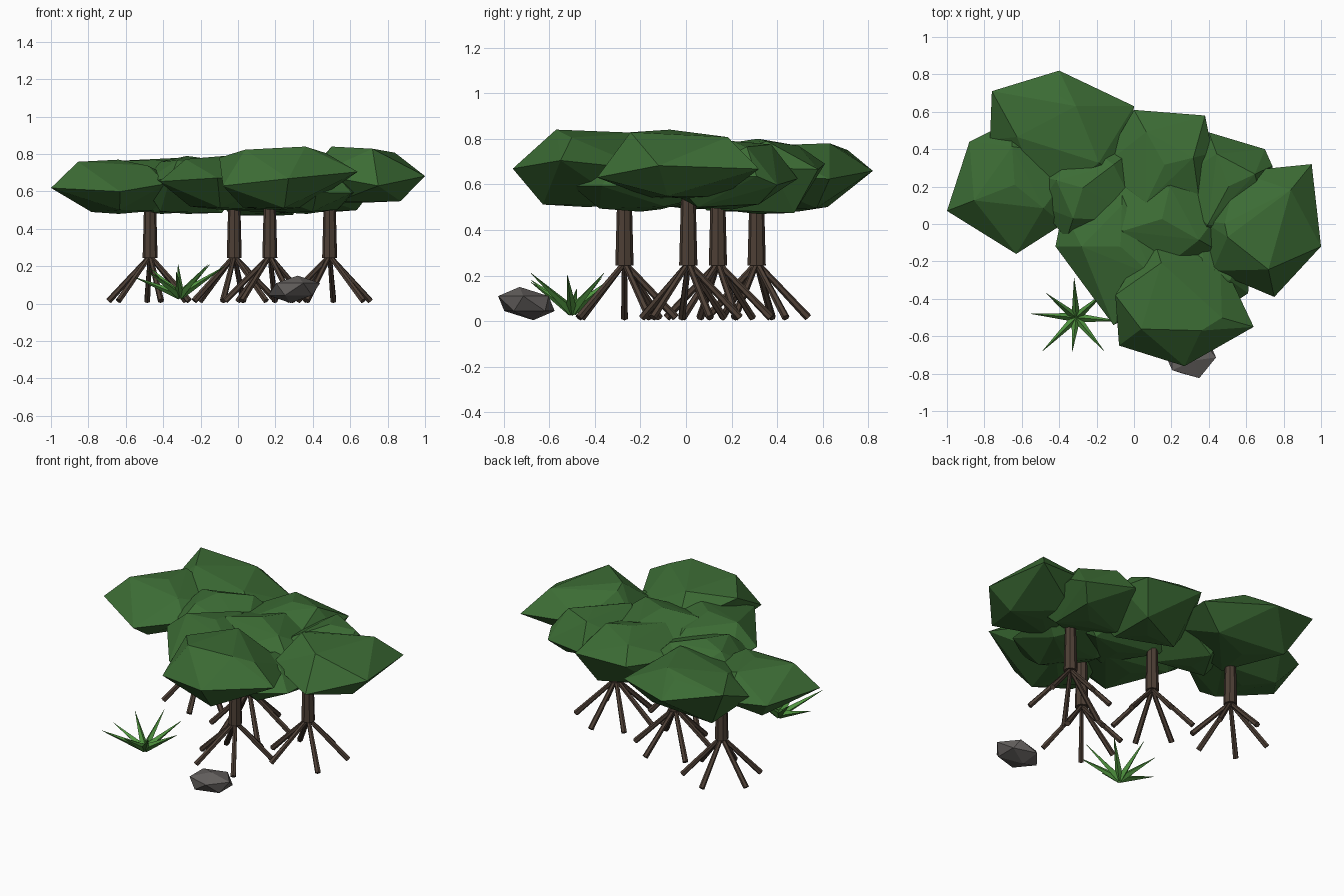
import bpy, bmesh, math, random
from mathutils import Vector

if "Cube" in bpy.data.objects:
    bpy.data.objects.remove(bpy.data.objects["Cube"])

random.seed(4)

def material(name, rgb):
    m = bpy.data.materials.new(name)
    m.diffuse_color = (*rgb, 1)
    m.use_nodes = True
    m.node_tree.nodes["Principled BSDF"].inputs["Base Color"].default_value = m.diffuse_color
    return m

LEAF = material("leaf", (0.045, 0.15, 0.035))
BARK = material("bark", (0.075, 0.05, 0.036))
GRASS = material("grass", (0.08, 0.3, 0.05))
STONE = material("stone", (0.13, 0.12, 0.115))

def finish(bm, name, mat):
    bmesh.ops.recalc_face_normals(bm, faces=bm.faces)
    me = bpy.data.meshes.new(name)
    bm.to_mesh(me)
    bm.free()
    me.materials.append(mat)
    ob = bpy.data.objects.new(name, me)
    bpy.context.collection.objects.link(ob)

def taper(bm, a, b, r1, r2, sides):
    """Tapered stick from point a to point b."""
    a, b = Vector(a), Vector(b)
    d = b - a
    g = bmesh.ops.create_cone(bm, cap_ends=True, segments=sides, radius1=r1, radius2=r2, depth=d.length)
    rot = d.to_track_quat('Z', 'Y').to_matrix()
    bmesh.ops.rotate(bm, verts=g["verts"], matrix=rot)
    bmesh.ops.translate(bm, verts=g["verts"], vec=(a + b) / 2)

def clump(name, zs, outline, peak=None):
    """Faceted leaf clump: wide outline at mid height (optional third value lifts a
    corner), small caps above and below, optional off-centre peak."""
    bot, mid, top = zs
    c = sum((Vector(p[:2]) for p in outline), Vector((0, 0))) / len(outline)
    bm = bmesh.new()
    for i, p in enumerate(outline):
        lift = p[2] if len(p) > 2 else 0
        p = Vector(p[:2])
        wob = random.uniform(-0.025, 0.025)
        bm.verts.new((p.x, p.y, mid + (lift or wob)))
        q = c + (p - c) * 0.6
        if i % 2 == 0:
            bm.verts.new((q.x, q.y, top - 0.01 - abs(wob)))
        else:
            bm.verts.new((q.x, q.y, bot + abs(wob)))
    bm.verts.new((*(peak or c), top))
    bm.verts.new((c.x, c.y, bot))
    r = bmesh.ops.convex_hull(bm, input=bm.verts)
    junk = {v for v in r["geom_interior"] if isinstance(v, bmesh.types.BMVert)}
    bmesh.ops.delete(bm, geom=list(junk), context='VERTS')
    finish(bm, name, LEAF)

# trunks with stilt roots: position and root directions
trees = [(-0.47, 0.31, (34, 94, 163, 222, 285, 335)),
         (-0.02, 0.14, (20, 78, 140, 200, 255, 318)),
         (0.17, -0.27, (29, 83, 138, 180, 231, 302)),
         (0.49, 0.01, (24, 85, 137, 187, 239, 319))]
for n, (x, y, angles) in enumerate(trees, 1):
    bm = bmesh.new()
    taper(bm, (x, y, 0.245), (x, y, 0.62), 0.04, 0.03, 8)
    finish(bm, f"trunk_{n}", BARK)
    bm = bmesh.new()
    for deg in angles:
        a = math.radians(deg)
        c, s = math.cos(a), math.sin(a)
        r = random.uniform(0.225, 0.24)
        taper(bm, (x + r * c, y + r * s, 0.015), (x + 0.005 * c, y + 0.005 * s, 0.25), 0.017, 0.013, 6)
    finish(bm, f"stilt_roots_{n}", BARK)

# leaf canopy
clump("canopy_back_left", (0.48, 0.64, 0.78),
      [(-0.40, 0.82), (-0.76, 0.71, 0.11), (-0.77, 0.45), (-0.48, 0.10), (-0.04, 0.22), (0, 0.63)],
      (-0.31, 0.63))
clump("canopy_left", (0.48, 0.62, 0.77),
      [(-1, 0.07), (-0.63, -0.16), (-0.38, 0.0), (-0.28, 0.36), (-0.66, 0.55), (-0.88, 0.44)])
clump("canopy_back", (0.47, 0.67, 0.80),
      [(0, 0.61), (-0.18, 0.30), (0.0, -0.02), (0.36, 0.05), (0.42, 0.38), (0.38, 0.58)])
clump("canopy_back_right", (0.49, 0.62, 0.79),
      [(0.40, 0.49), (0.16, 0.20), (0.32, -0.14), (0.72, -0.05), (0.74, 0.31), (0.70, 0.40)])
clump("canopy_right", (0.54, 0.69, 0.84),
      [(0.95, 0.32), (0.55, 0.28), (0.36, 0.02), (0.42, -0.25), (0.75, -0.39, -0.06), (1, -0.12)],
      (0.50, -0.07))
clump("canopy_front", (0.50, 0.68, 0.84),
      [(0.64, -0.55), (0.46, -0.17), (0.10, -0.06), (-0.10, -0.38, 0.1), (-0.08, -0.65, -0.05), (0.27, -0.76)],
      (0.36, -0.57))
clump("canopy_front_left", (0.50, 0.66, 0.79),
      [(-0.42, -0.12), (-0.11, -0.54), (0.22, -0.38), (0.32, -0.02), (-0.06, 0.25), (-0.38, 0.08)])
clump("canopy_middle_left", (0.48, 0.66, 0.79),
      [(-0.51, 0.26), (-0.51, 0.10), (-0.36, -0.08), (0.04, 0.02), (0.0, 0.40), (-0.30, 0.46)])
clump("canopy_middle", (0.49, 0.67, 0.81),
      [(0.48, -0.16), (0.50, 0.12), (0.22, 0.32), (-0.20, 0.24), (-0.20, -0.08), (0.10, -0.28)])
clump("canopy_low_right", (0.48, 0.58, 0.72),
      [(0.61, -0.37), (0.64, -0.02), (0.36, 0.14), (0.08, -0.05), (0.10, -0.40), (0.42, -0.50)])

# grass tuft
bm = bmesh.new()
tips = [(-0.55, -0.48, 0.14), (-0.49, -0.68, 0.18), (-0.33, -0.68, 0.17), (-0.16, -0.68, 0.21),
        (-0.07, -0.52, 0.20), (-0.15, -0.36, 0.21), (-0.32, -0.29, 0.21), (-0.47, -0.37, 0.19)]
for t in tips:
    taper(bm, (-0.31, -0.50, 0.045), t, 0.024, 0.001, 4)
finish(bm, "grass_tuft", GRASS)

# rock: squashed and slightly tipped icosahedron
bm = bmesh.new()
bmesh.ops.create_icosphere(bm, subdivisions=1, radius=1)
for v in bm.verts:
    x, y, z = v.co
    v.co = (0.30 + 0.145 * x + 0.02 * z, -0.70 + 0.13 * y - 0.03 * z, 0.077 + 0.073 * z)
finish(bm, "rock", STONE)
